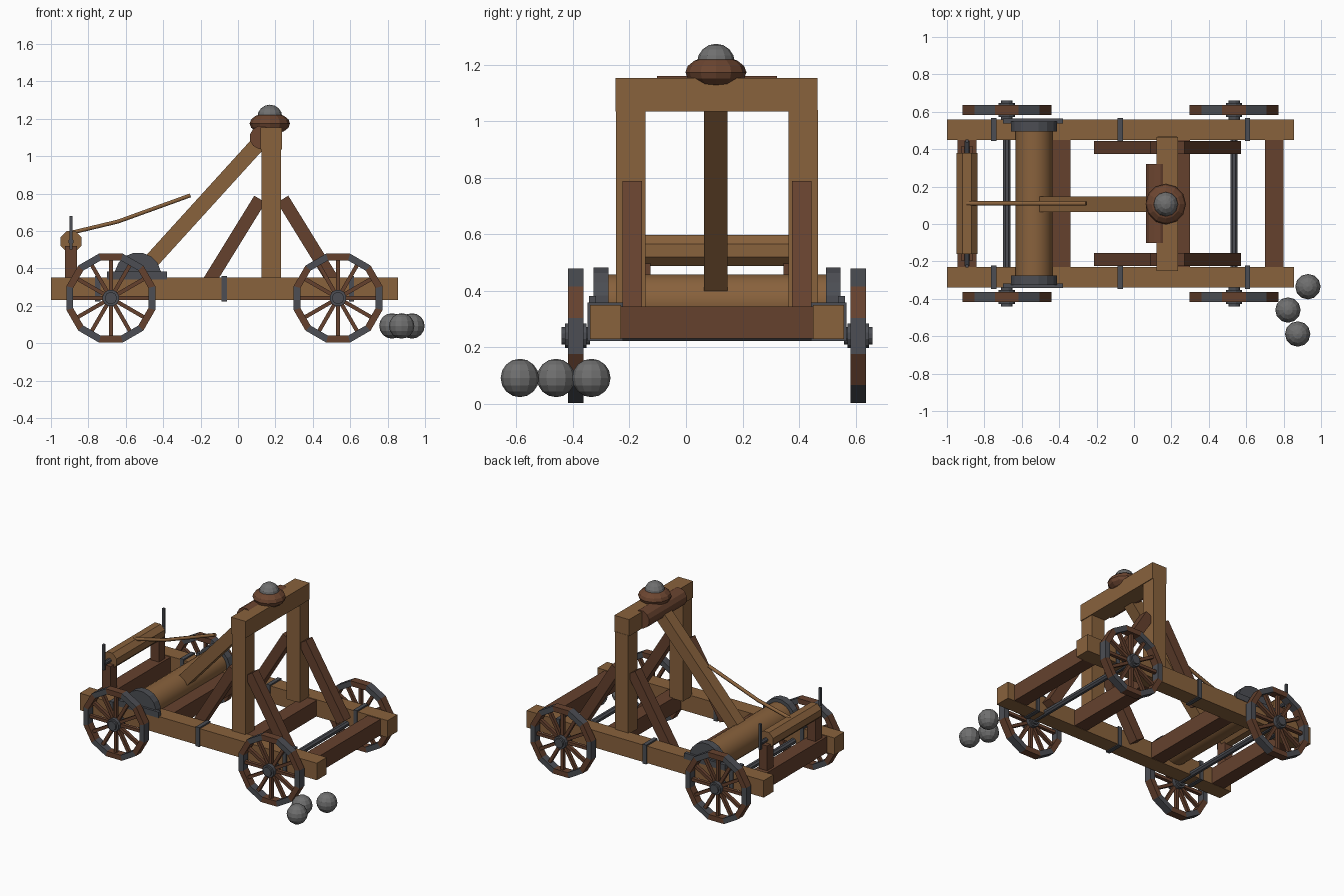
import bpy, bmesh, math
from mathutils import Matrix, Vector

if "Cube" in bpy.data.objects:
    bpy.data.objects.remove(bpy.data.objects["Cube"])

YC = 0.11  # centre line of the machine (loose shot lies to its front)


def material(name, rgb):
    m = bpy.data.materials.new(name)
    m.diffuse_color = (*rgb, 1)
    m.use_nodes = True
    m.node_tree.nodes["Principled BSDF"].inputs["Base Color"].default_value = m.diffuse_color
    return m


WOOD = material("light wood", (0.25, 0.122, 0.046))
DARK = material("dark wood", (0.13, 0.053, 0.027))
IRON = material("iron", (0.072, 0.076, 0.088))
STONE = material("stone", (0.16, 0.16, 0.16))
LEATHER = material("leather", (0.15, 0.06, 0.03))


def finish(bm, name, *mats, smooth=False):
    bmesh.ops.recalc_face_normals(bm, faces=bm.faces)
    me = bpy.data.meshes.new(name)
    if smooth:
        for f in bm.faces:
            f.smooth = len(f.verts) == 4
        for e in bm.edges:
            if any(len(f.verts) > 4 for f in e.link_faces):
                e.smooth = False
    bm.to_mesh(me)
    bm.free()
    for m in mats:
        me.materials.append(m)
    ob = bpy.data.objects.new(name, me)
    bpy.context.collection.objects.link(ob)
    return ob


def add_box(bm, centre, size, rot=Matrix()):
    mat = Matrix.Translation(centre) @ rot @ Matrix.Diagonal((*size, 1))
    bmesh.ops.create_cube(bm, size=1, matrix=mat)


def box(name, mat, x, y, z):
    """Box from (min, max) ranges."""
    bm = bmesh.new()
    r = (x, y, z)
    add_box(bm, [(a + b) / 2 for a, b in r], [b - a for a, b in r])
    return finish(bm, name, mat)


def beam(name, mat, p, q, width, y):
    """Slanted square beam in the xz plane between p and q."""
    bm = bmesh.new()
    d = Vector((q[0] - p[0], 0, q[1] - p[1]))
    mid = Vector(((p[0] + q[0]) / 2, y, (p[1] + q[1]) / 2))
    add_box(bm, mid, (width, width, d.length),
            Matrix.Rotation(math.atan2(d.x, d.z), 4, 'Y'))
    return finish(bm, name, mat)


def add_cyl(bm, x, z, r, y0, y1, n):
    """Cylinder along y, with a flat on top for even n."""
    mat = (Matrix.Translation((x, (y0 + y1) / 2, z)) @ Matrix.Rotation(math.pi / 2, 4, 'X')
           @ Matrix.Rotation(math.pi / n, 4, 'Z'))
    bmesh.ops.create_cone(bm, cap_ends=True, segments=n, radius1=r, radius2=r,
                          depth=y1 - y0, matrix=mat)


def cyl(name, mat, x, z, r, y0, y1, n=12, smooth=False):
    bm = bmesh.new()
    add_cyl(bm, x, z, r, y0, y1, n)
    return finish(bm, name, mat, smooth=smooth)


def ball(name, mat, c, r, rz=None, n=12, rings=8):
    bm = bmesh.new()
    bmesh.ops.create_uvsphere(bm, u_segments=n, v_segments=rings, radius=1,
                              matrix=Matrix.Translation(c) @ Matrix.Diagonal((r, r, rz or r, 1)))
    return finish(bm, name, mat)


def wheel(x, y, z=0.241):
    # rim of twelve straight felloes, alternately iron and wood
    bm = bmesh.new()
    n, outer, inner, h = 12, 0.246, 0.208, 0.027
    loops = []
    for i in range(n):
        a = math.tau * (i - 0.5) / n
        loops.append([bm.verts.new((x + r * math.cos(a), y + dy, z + r * math.sin(a)))
                      for r, dy in ((outer, -h), (outer, h), (inner, h), (inner, -h))])
    for i in range(n):
        a, b = loops[i], loops[(i + 1) % n]
        for k in range(4):
            f = bm.faces.new((a[k], b[k], b[(k + 1) % 4], a[(k + 1) % 4]))
            f.material_index = i % 2
    finish(bm, "wheel_rim", IRON, DARK)
    # spokes
    bm = bmesh.new()
    for i in range(n):
        a = math.tau * i / n
        c = (x + 0.125 * math.cos(a), y, z + 0.125 * math.sin(a))
        add_box(bm, c, (0.18, 0.024, 0.021), Matrix.Rotation(-a, 4, 'Y'))
    finish(bm, "wheel_spokes", DARK)
    # hub with a narrower cap
    bm = bmesh.new()
    add_cyl(bm, x, z, 0.045, y - 0.038, y + 0.038, 12)
    add_cyl(bm, x, z, 0.032, y - 0.05, y + 0.05, 12)
    finish(bm, "wheel_hub", IRON)


# chassis cross beams and axles
for x in (-0.893, -0.39, 0.25, 0.75):
    box("cross_beam", DARK, (x - 0.05, x + 0.05), (YC - 0.342, YC + 0.342), (0.232, 0.345))
for x in (-0.68, 0.535):
    cyl("axle", IRON, x, 0.243, 0.021, YC - 0.55, YC + 0.55, 8)
    for s in (-1, 1):
        wheel(x, YC + s * 0.5)


def side(s, a, b):
    """Range of y at distance a..b from the centre line on side s."""
    return tuple(sorted((YC + s * a, YC + s * b)))


for s in (-1, 1):
    # rails with iron straps
    box("side_rail", WOOD, (-1, 0.855), side(s, 0.34, 0.45), (0.23, 0.35))
    for x in (-0.75, -0.073, 0.607):
        box("rail_strap", IRON, (x - 0.014, x + 0.014), side(s, 0.333, 0.458), (0.223, 0.36))
    # upright frame and its braces
    box("upright", WOOD, (0.125, 0.23), side(s, 0.253, 0.357), (0.34, 1.04))
    for m in (-1, 1):
        beam("brace", DARK, (0.178 + m * 0.363, 0.28), (0.178 + m * 0.061, 0.77), 0.07, YC + s * 0.3)
    # torsion drum end washers
    cyl("drum_washer", IRON, -0.535, 0.36, 0.125, *side(s, 0.385, 0.437), 16)
    box("washer_plate", IRON, (-0.70, -0.38), side(s, 0.428, 0.453), (0.34, 0.382))
    # windlass posts and crank handles
    box("windlass_post", DARK, (-0.926, -0.86), side(s, 0.235, 0.305), (0.34, 0.52))
    box("windlass_crank", IRON, (-0.901, -0.884), side(s, 0.326, 0.343), (0.5, 0.68))

# top beam with leather bolster
box("top_beam", WOOD, (0.12, 0.235), (YC - 0.36, YC + 0.355), (1.035, 1.153))
cyl("leather_bolster", LEATHER, 0.125, 1.10, 0.063, YC - 0.212, YC + 0.212, 12)

# torsion drum
cyl("torsion_drum", WOOD, -0.535, 0.36, 0.1, YC - 0.39, YC + 0.39, 24, smooth=True)

# throwing arm, cup and loaded stone
beam("throwing_arm", WOOD, (-0.48, 0.42), (0.15, 1.113), 0.083, YC - 0.005)
ball("arm_cup", LEATHER, (0.17, YC - 0.004, 1.174), 0.108, 0.058)
ball("loaded_stone", STONE, (0.17, YC - 0.004, 1.208), 0.067)

# windlass roller and spindle
cyl("windlass_roller", WOOD, -0.893, 0.543, 0.06, YC - 0.27, YC + 0.27, 8)
cyl("windlass_spindle", IRON, -0.893, 0.543, 0.015, YC - 0.335, YC + 0.335, 8)

# rope from the roller to the arm
curve = bpy.data.curves.new("rope", 'CURVE')
curve.dimensions = '3D'
curve.bevel_depth = 0.012
curve.bevel_resolution = 1
curve.use_fill_caps = True
sp = curve.splines.new('POLY')
path = [(-0.893, 0.59), (-0.642, 0.65), (-0.255, 0.79)]
sp.points.add(len(path) - 1)
for pt, (x, z) in zip(sp.points, path):
    pt.co = (x, YC, z, 1)
curve.materials.append(WOOD)
bpy.context.collection.objects.link(bpy.data.objects.new("rope", curve))

# spare shot on the ground
for x, y in ((0.93, -0.335), (0.823, -0.46), (0.875, -0.588)):
    ball("spare_stone", STONE, (x, y, 0.092), 0.068)
